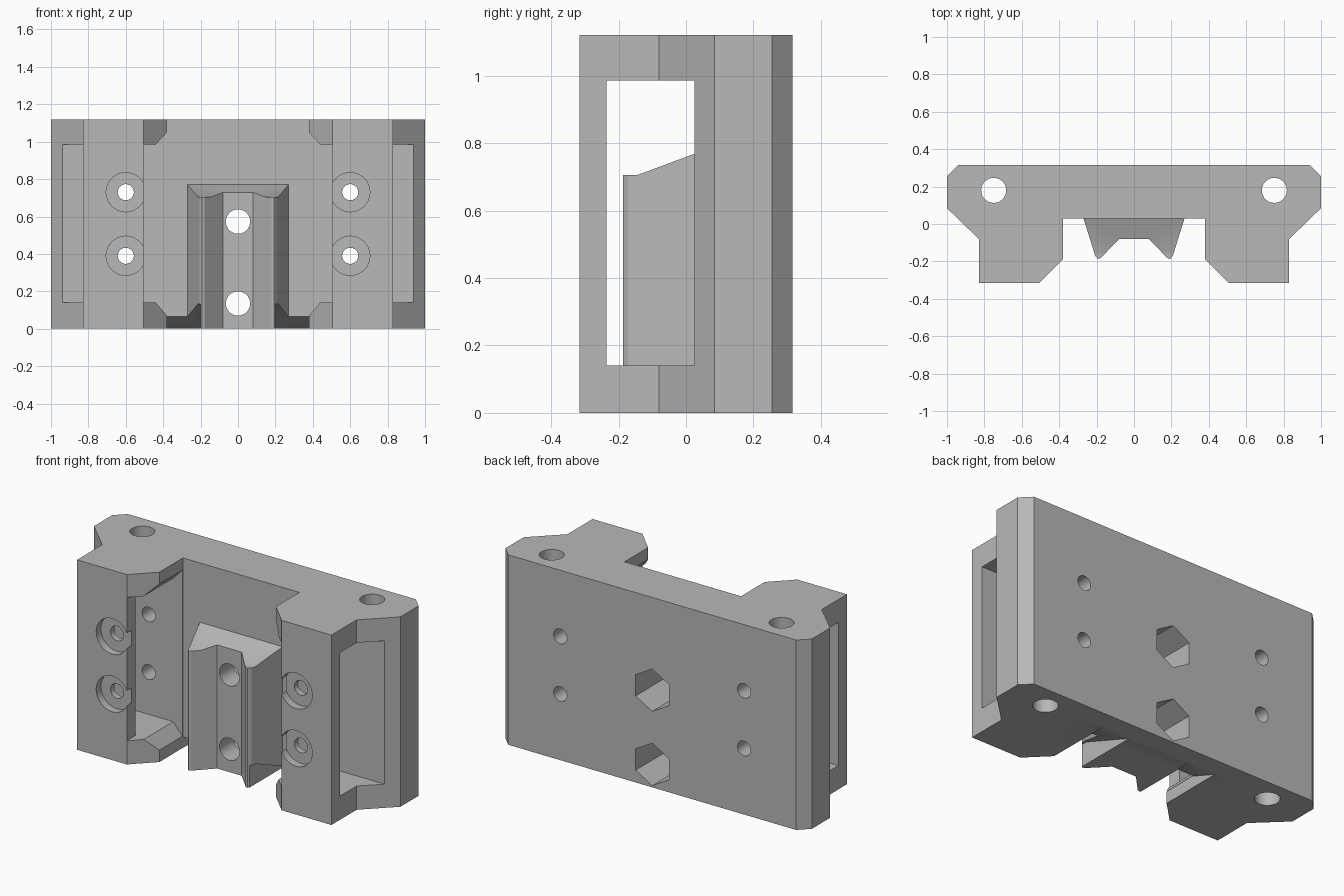
import bpy, bmesh, math
from mathutils import Vector

cube = bpy.data.objects.get("Cube")
if cube:
    bpy.data.objects.remove(cube, do_unlink=True)

grey = bpy.data.materials.new("plain_grey")
grey.use_nodes = True
GREY = (0.48, 0.48, 0.48, 1)
grey.diffuse_color = GREY
grey.node_tree.nodes["Principled BSDF"].inputs["Base Color"].default_value = GREY


def prism(name, points, axis, lo, hi):
    """Extrude a closed 2D outline along one axis."""
    place = {"x": lambda a, b, t: (t, a, b),
             "y": lambda a, b, t: (a, t, b),
             "z": lambda a, b, t: (a, b, t)}[axis]
    bm = bmesh.new()
    base = bm.faces.new([bm.verts.new(place(a, b, lo)) for a, b in points])
    grown = bmesh.ops.extrude_face_region(bm, geom=[base])
    moved = [g for g in grown["geom"] if isinstance(g, bmesh.types.BMVert)]
    bmesh.ops.translate(bm, verts=moved, vec=Vector(place(0, 0, hi - lo)))
    bmesh.ops.recalc_face_normals(bm, faces=bm.faces)
    mesh = bpy.data.meshes.new(name)
    bm.to_mesh(mesh)
    bm.free()
    mesh.materials.append(grey)
    ob = bpy.data.objects.new(name, mesh)
    bpy.context.collection.objects.link(ob)
    return ob


def ring(a, b, radius, sides=40, turn=0.0):
    return [(a + radius * math.cos(turn + math.tau * i / sides),
             b + radius * math.sin(turn + math.tau * i / sides)) for i in range(sides)]


def mirrored(half):
    return half + [(-a, b) for a, b in reversed(half)]


def combine(target, tool, operation):
    """Apply a boolean and remove the tool."""
    tool.hide_render = True
    mod = target.modifiers.new("combine", "BOOLEAN")
    mod.operation, mod.object, mod.solver = operation, tool, "EXACT"
    evaluated = target.evaluated_get(bpy.context.evaluated_depsgraph_get())
    mesh = bpy.data.meshes.new_from_object(evaluated)
    target.modifiers.clear()
    target.data = mesh
    bpy.data.objects.remove(tool, do_unlink=True)


def cut(target, points, axis, lo, hi):
    combine(target, prism("cutter", points, axis, lo, hi), "DIFFERENCE")


HEIGHT, BACK, FRONT, PLATE = 1.12, 0.315, -0.315, 0.03

# Back plate with two pillars
body = prism("mount_body", mirrored([
    (0.94, BACK), (1.0, 0.255), (1.0, 0.085), (0.83, -0.08), (0.83, FRONT),
    (0.505, FRONT), (0.38, -0.19), (0.38, PLATE)]), "z", 0, HEIGHT)

# Central grooved rail with a sloping top
rail = prism("rail", mirrored([
    (0.27, 0.1), (0.27, PLATE), (0.207, -0.172), (0.193, -0.187),
    (0.178, -0.182), (0.08, -0.08)]), "z", 0, 0.85)
cut(rail, [(0.2, 0.833), (-0.145, 0.705), (-0.4, 0.705), (-0.4, 1), (0.2, 1)], "x", -0.5, 0.5)
combine(body, rail, "UNION")

for s in (-1, 1):
    # Side slot through the pillar
    slot = [(-0.235, 0.14), (0.025, 0.14), (0.025, 0.985), (-0.235, 0.985)]
    cut(body, slot, "x", *sorted((s * 0.45, s * 1.1)))
    # Inner lip cleared between the chamfered end stops
    lip = [(0.32, 0.07), (0.38, 0.07), (0.44, 0.14), (0.505, 0.14),
           (0.505, 0.985), (0.44, 0.985), (0.38, 1.05), (0.32, 1.05)]
    cut(body, [(s * x, z) for x, z in lip], "y", -0.4, 0.025)
    # Sloping relief below the rail flank
    relief = [(0.253, -0.02), (-0.145, 0.131), (-0.4, 0.131), (-0.4, -0.02)]
    cut(body, relief, "x", *sorted((s * 0.2, s * 0.379)))
    # Vertical rod hole
    cut(body, ring(s * 0.75, 0.18, 0.067), "z", -0.1, 1.3)
    # Counterbored screw holes
    for z in (0.39, 0.73):
        cut(body, ring(s * 0.6, z, 0.105), "y", -0.4, -0.27)
        cut(body, ring(s * 0.6, z, 0.043), "y", -0.5, 0.5)

# Rail bolt holes with hexagonal nut pockets at the back
for z in (0.135, 0.573):
    cut(body, ring(0, z, 0.065), "y", -0.5, 0.5)
    cut(body, ring(0, z, 0.125, 6, math.pi / 2), "y", 0.05, 0.5)

# Smooth hole walls, sharp edges elsewhere
bpy.ops.object.select_all(action="DESELECT")
body.select_set(True)
bpy.context.view_layer.objects.active = body
bpy.ops.object.shade_smooth_by_angle(angle=math.radians(25))
